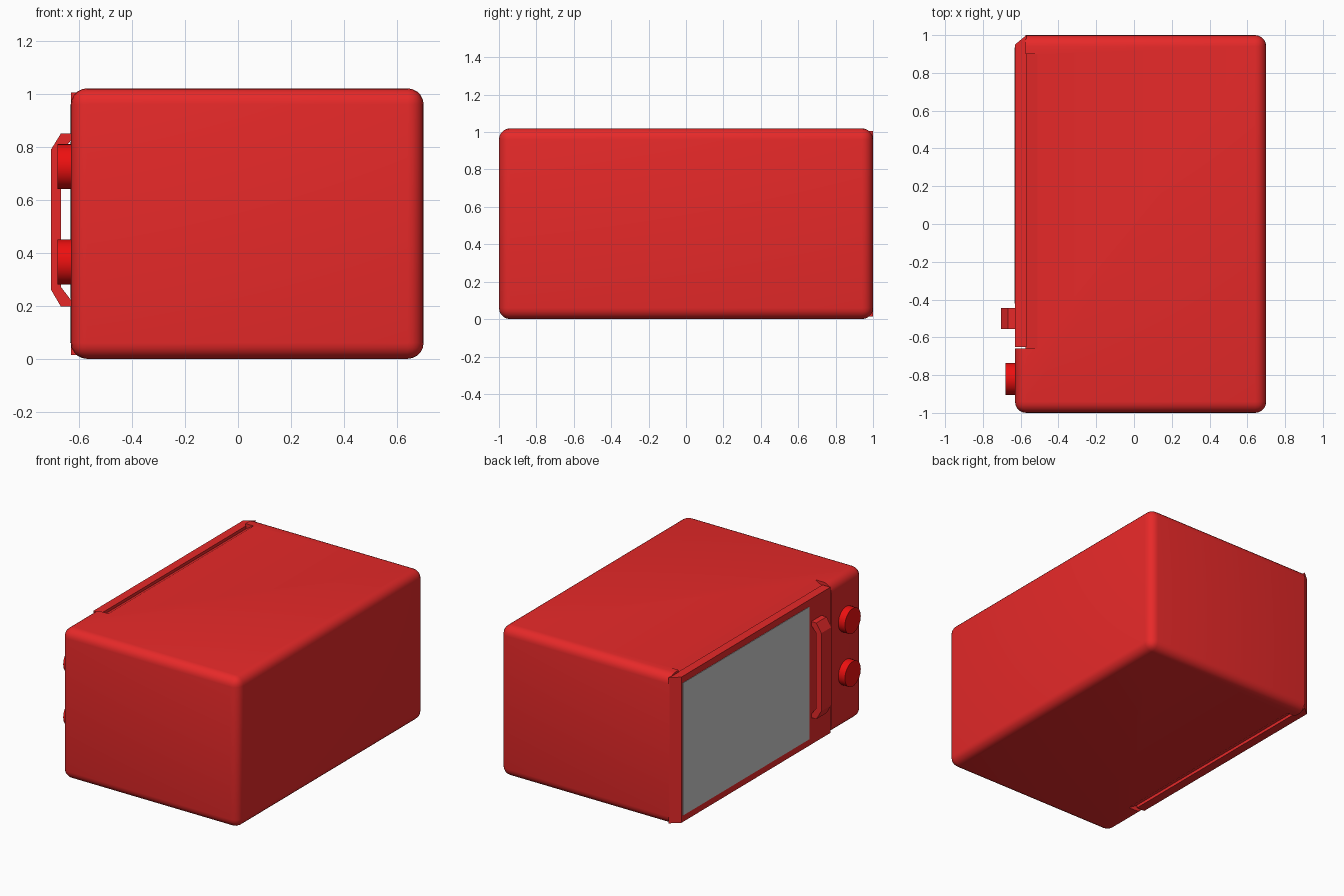
import bpy, bmesh, math
from mathutils import Vector

if "Cube" in bpy.data.objects:
    bpy.data.objects.remove(bpy.data.objects["Cube"])


def material(name, rgb):
    m = bpy.data.materials.new(name)
    m.diffuse_color = (*rgb, 1)
    m.use_nodes = True
    m.node_tree.nodes["Principled BSDF"].inputs["Base Color"].default_value = m.diffuse_color
    return m


RED = material("red_enamel", (0.8, 0.022, 0.022))
BRIGHT = material("bright_red", (0.85, 0.005, 0.005))


def finish(bm, name, mat=None):
    bmesh.ops.recalc_face_normals(bm, faces=bm.faces)
    mesh = bpy.data.meshes.new(name)
    bm.to_mesh(mesh)
    bm.free()
    ob = bpy.data.objects.new(name, mesh)
    bpy.context.collection.objects.link(ob)
    if mat:
        mesh.materials.append(mat)
    return ob


def prism(name, profile, offset, mat=None):
    """Extrude a closed 3D profile along an offset."""
    bm = bmesh.new()
    face = bm.faces.new([bm.verts.new(p) for p in profile])
    ext = bmesh.ops.extrude_face_region(bm, geom=[face], use_keep_orig=True)
    verts = [g for g in ext["geom"] if isinstance(g, bmesh.types.BMVert)]
    bmesh.ops.translate(bm, verts=verts, vec=Vector(offset))
    return finish(bm, name, mat)


def box(name, lo, hi, mat=None):
    x0, y0, z0 = lo
    x1, y1, z1 = hi
    return prism(name, [(x0, y0, z0), (x1, y0, z0), (x1, y1, z0), (x0, y1, z0)],
                 (0, 0, z1 - z0), mat)


def cut(target, cutter):
    cutter.hide_render = True
    cutter.hide_viewport = True
    mod = target.modifiers.new("cut", "BOOLEAN")
    mod.operation = "DIFFERENCE"
    mod.solver = "EXACT"
    mod.object = cutter


def smooth(ob, angle=35):
    bpy.ops.object.select_all(action="DESELECT")
    ob.select_set(True)
    bpy.context.view_layer.objects.active = ob
    bpy.ops.object.shade_smooth_by_angle(angle=math.radians(angle))


# Rounded oven body
body = box("body", (-0.63, -1, 0), (0.70, 1, 1.02), RED)
bm = bmesh.new()
bm.from_mesh(body.data)
bmesh.ops.bevel(bm, geom=bm.edges[:], offset=0.06, segments=5, profile=0.5, affect="EDGES")
bm.to_mesh(body.data)
bm.free()
smooth(body)

# Pocket for the door, and sloped grooves behind it at top and bottom
cut(body, box("door_pocket_cutter", (-0.8, -0.66, -0.1), (-0.575, 1.1, 1.12)))
for name, edge, s in (("top_groove_cutter", 1.02, 1), ("bottom_groove_cutter", 0, -1)):
    profile = [(-0.51, -0.66, edge + 0.001 * s), (-0.51, -0.66, edge + 0.05 * s),
               (-0.65, -0.66, edge + 0.05 * s), (-0.65, -0.66, edge - 0.035 * s),
               (-0.57, -0.66, edge - 0.035 * s)]
    cut(body, prism(name, profile, (0, 1.56, 0)))

# Door slab with one chamfered outer corner
door_profile = [(-0.57, -0.65, 0.015), (-0.63, -0.65, 0.015),
                (-0.63, 0.95, 0.015), (-0.57, 1.0, 0.015)]
prism("door", door_profile, (0, 0, 0.99), RED)

# Grey window pane
box("window", (-0.633, -0.42, 0.06), (-0.62, 0.935, 0.96))

# Bent bar handle
outer = [(-0.625, 0.85), (-0.668, 0.85), (-0.705, 0.79), (-0.705, 0.26), (-0.668, 0.197), (-0.625, 0.197)]
inner = [(-0.625, 0.215), (-0.667, 0.27), (-0.667, 0.78), (-0.625, 0.83)]
prism("handle", [(x, -0.555, z) for x, z in outer + inner], (0, 0.11, 0), RED)

# Control knobs
for i, z in enumerate((0.725, 0.365)):
    bpy.ops.mesh.primitive_cylinder_add(vertices=32, radius=0.085, depth=0.06,
                                        location=(-0.65, -0.82, z), rotation=(0, math.pi / 2, 0))
    knob = bpy.context.object
    knob.name = ("upper_knob", "lower_knob")[i]
    knob.data.materials.append(BRIGHT)
    smooth(knob)
